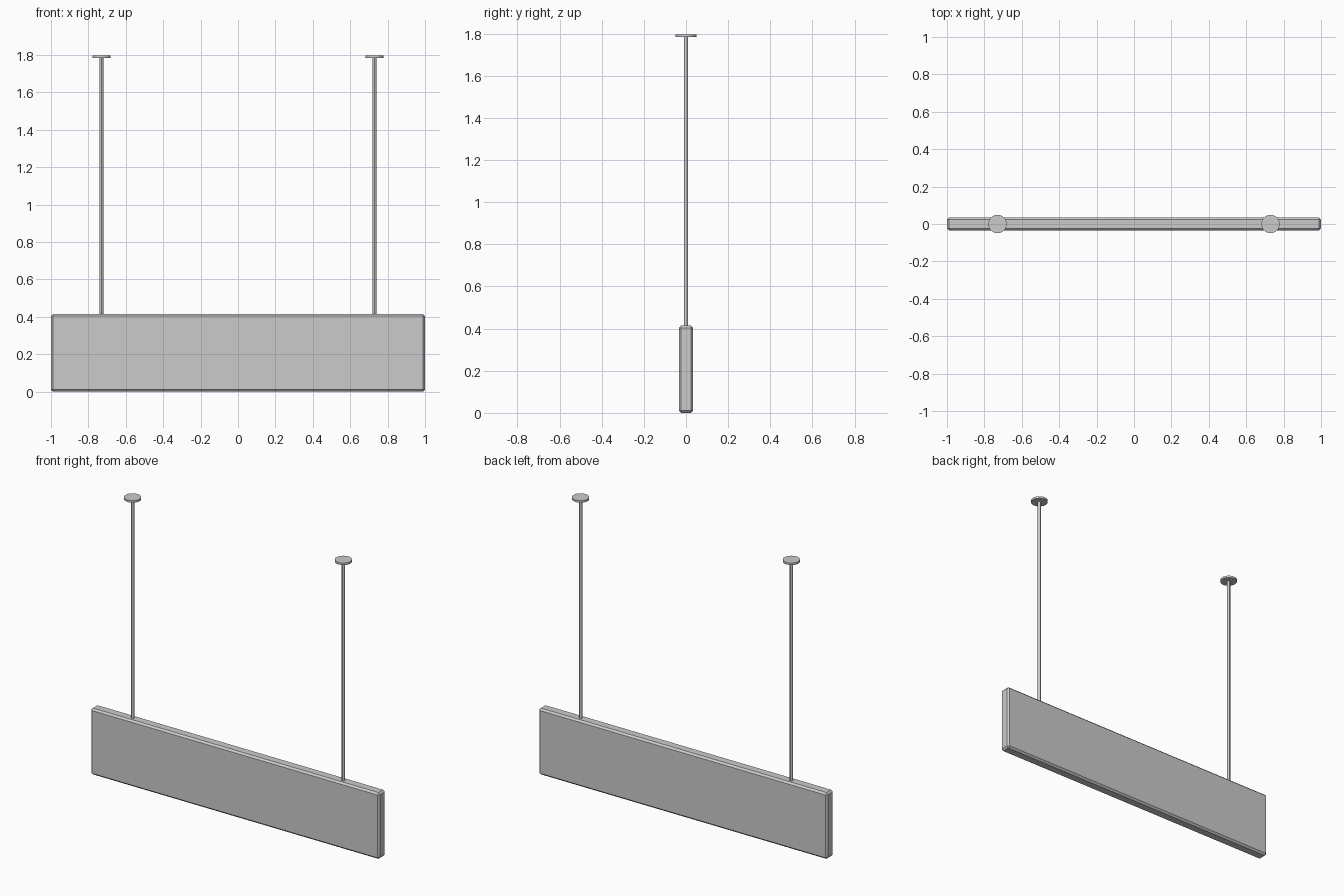
import bpy

if "Cube" in bpy.data.objects:
    bpy.data.objects.remove(bpy.data.objects["Cube"])

grey = bpy.data.materials.new("light_grey")
grey.diffuse_color = (0.6, 0.6, 0.6, 1)
grey.use_nodes = True
grey.node_tree.nodes["Principled BSDF"].inputs["Base Color"].default_value = grey.diffuse_color

PANEL_H = 0.415
TOP = 1.797
CAP_T = 0.013


def cylinder(name, x, z0, z1, radius, sides):
    bpy.ops.mesh.primitive_cylinder_add(vertices=sides, radius=radius,
                                        depth=z1 - z0, location=(x, 0, (z0 + z1) / 2))
    ob = bpy.context.object
    ob.name = name
    ob.data.materials.append(grey)
    bpy.ops.object.shade_smooth_by_angle()
    return ob


# Hanging sign panel with chamfered edges
bpy.ops.mesh.primitive_cube_add(size=1, location=(0, 0, PANEL_H / 2))
panel = bpy.context.object
panel.name = "sign_panel"
panel.scale = (2, 0.068, PANEL_H)
bpy.ops.object.transform_apply(location=False, rotation=False, scale=True)
panel.data.materials.append(grey)
bevel = panel.modifiers.new("chamfer", 'BEVEL')
bevel.width = 0.011
bevel.segments = 1

# Suspension rods with round ceiling plates
for side, x in (("left", -0.73), ("right", 0.73)):
    cylinder(side + "_rod", x, PANEL_H - 0.005, TOP - CAP_T, 0.01, 12)
    cylinder(side + "_ceiling_plate", x, TOP - CAP_T, TOP, 0.049, 24)
